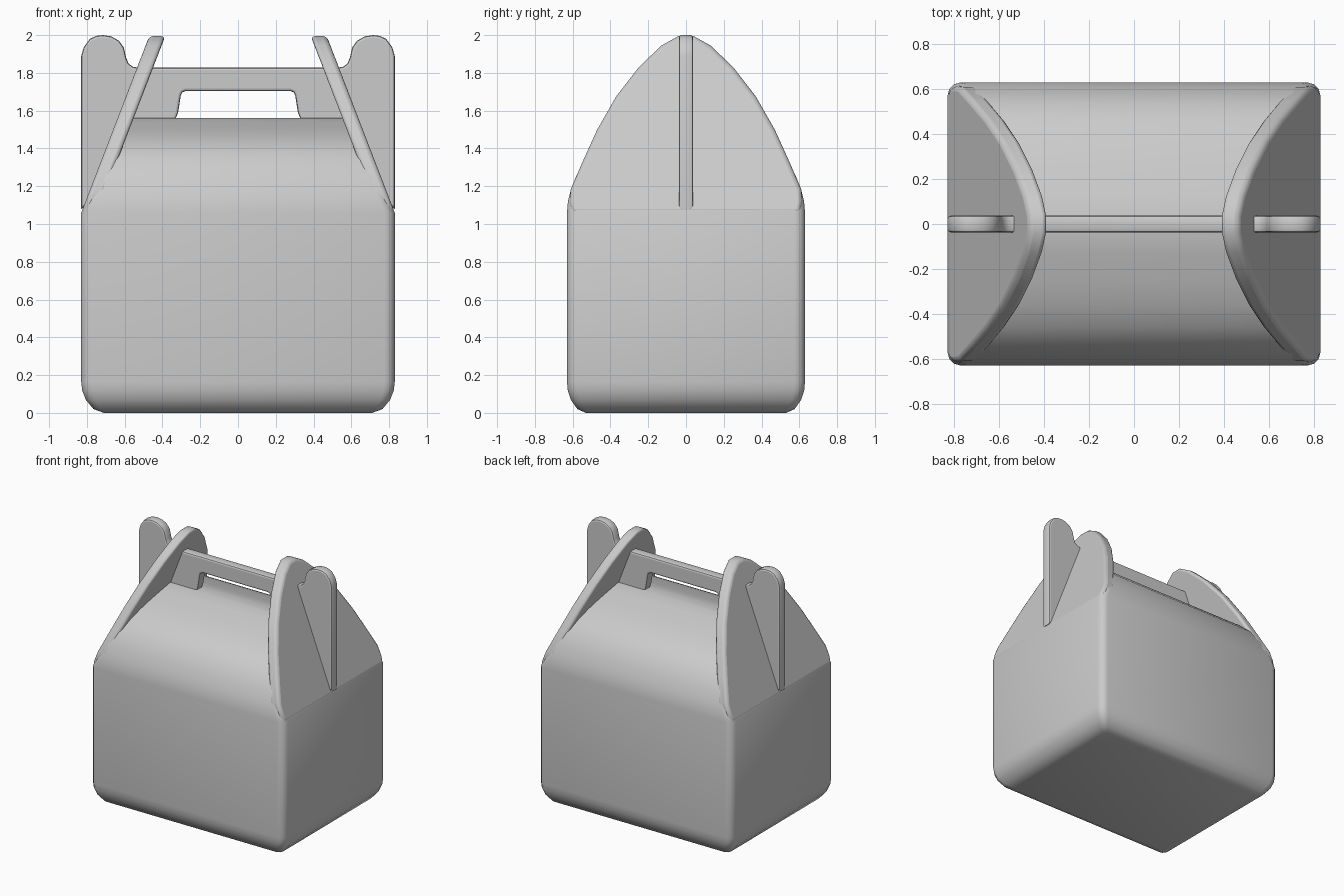
import bpy, bmesh, math

if "Cube" in bpy.data.objects:
    bpy.data.objects.remove(bpy.data.objects["Cube"])

SLOPE = 0.385          # inward lean of the end panels
HX, HY, SHOULDER = 0.83, 0.63, 1.06


def lean_x(z):
    return HX - max(0, z - SHOULDER) * SLOPE


def finish(name, bm):
    bmesh.ops.recalc_face_normals(bm, faces=bm.faces)
    mesh = bpy.data.meshes.new(name)
    bm.to_mesh(mesh)
    bm.free()
    ob = bpy.data.objects.new(name, mesh)
    bpy.context.collection.objects.link(ob)
    return ob


def smooth(ob):
    bpy.ops.object.select_all(action='DESELECT')
    bpy.context.view_layer.objects.active = ob
    ob.select_set(True)
    bpy.ops.object.shade_smooth_by_angle(angle=math.radians(38))


# Box body and roof: rounded rectangles lofted upwards
def ring(bm, hx, hy, r, z):
    vs = []
    for k, (sx, sy) in enumerate([(1, 1), (-1, 1), (-1, -1), (1, -1)]):
        for i in range(4):
            a = math.radians(90 * k + 30 * i)
            vs.append(bm.verts.new((sx * (hx - r) + r * math.cos(a),
                                    sy * (hy - r) + r * math.sin(a), z)))
    return vs


levels = [(0.71, 0.53, 0.03, 0.0), (0.765, 0.575, 0.04, 0.02), (0.806, 0.61, 0.05, 0.07),
          (0.825, 0.626, 0.055, 0.12), (HX, HY, 0.055, 0.165), (HX, HY, 0.055, SHOULDER)]
for hy, z in [(0.625, 1.12), (0.61, 1.18), (0.583, 1.25), (0.537, 1.34), (0.46, 1.41),
              (0.36, 1.465), (0.25, 1.505), (0.13, 1.54), (0.05, 1.562)]:
    levels.append((lean_x(z) - 0.006, hy, min(0.05, hy * 0.6), z))
bm = bmesh.new()
rings = [ring(bm, *lv) for lv in levels]
for a, b in zip(rings, rings[1:]):
    for i in range(16):
        j = (i + 1) % 16
        bm.faces.new((a[i], a[j], b[j], b[i]))
bm.faces.new(rings[0])
bm.faces.new(rings[-1])
smooth(finish("box_body", bm))

# Leaning arched end panels
half = [(0.605, 1.06), (0.615, 1.12), (0.61, 1.185), (0.545, 1.335), (0.47, 1.50), (0.37, 1.675),
        (0.25, 1.83), (0.13, 1.945), (0.04, 1.995)]
arch = half + [(-y, z) for y, z in reversed(half)]
for side, label in ((1, "right"), (-1, "left")):
    bm = bmesh.new()
    outer = [bm.verts.new((side * lean_x(z), y, z)) for y, z in arch]
    inner = [bm.verts.new((side * (lean_x(z) - 0.085), y, z)) for y, z in arch]
    bm.faces.new(outer)
    bm.faces.new(inner)
    for i in range(len(arch)):
        j = (i + 1) % len(arch)
        bm.faces.new((outer[i], outer[j], inner[j], inner[i]))
    panel = finish("end_panel_" + label, bm)
    bev = panel.modifiers.new("rim", 'BEVEL')
    bev.width, bev.segments = 0.022, 3
    bev.limit_method, bev.angle_limit = 'ANGLE', math.radians(50)
    smooth(panel)

# Central sheet: handle with grip hole and the two upright tabs
tab = [(0.60, 1.2), (0.83, 1.08), (0.83, 1.89), (0.817, 1.935), (0.785, 1.98), (0.75, 1.996),
       (0.715, 2.0), (0.67, 1.993), (0.63, 1.97), (0.605, 1.935), (0.592, 1.88),
       (0.58, 1.85), (0.558, 1.833), (0.53, 1.828)]
grip = [(0.345, 1.52), (0.317, 1.59), (0.303, 1.68), (0.295, 1.697), (0.277, 1.704)]
curve = bpy.data.curves.new("handle_and_tabs", 'CURVE')
curve.dimensions, curve.fill_mode = '2D', 'BOTH'
curve.extrude, curve.bevel_depth, curve.bevel_resolution = 0.024, 0.013, 1
curve.offset = -0.013
for pts in (tab, grip):
    loop = pts + [(-x, z) for x, z in reversed(pts)]
    sp = curve.splines.new('POLY')
    sp.points.add(len(loop) - 1)
    for p, (x, z) in zip(sp.points, loop):
        p.co = (x, z, 0, 1)
    sp.use_cyclic_u = True
sheet = bpy.data.objects.new("handle_and_tabs", curve)
bpy.context.collection.objects.link(sheet)
sheet.rotation_euler.x = math.pi / 2
bpy.ops.object.select_all(action='DESELECT')
bpy.context.view_layer.objects.active = sheet
sheet.select_set(True)
bpy.ops.object.convert(target='MESH')
smooth(bpy.context.view_layer.objects.active)
